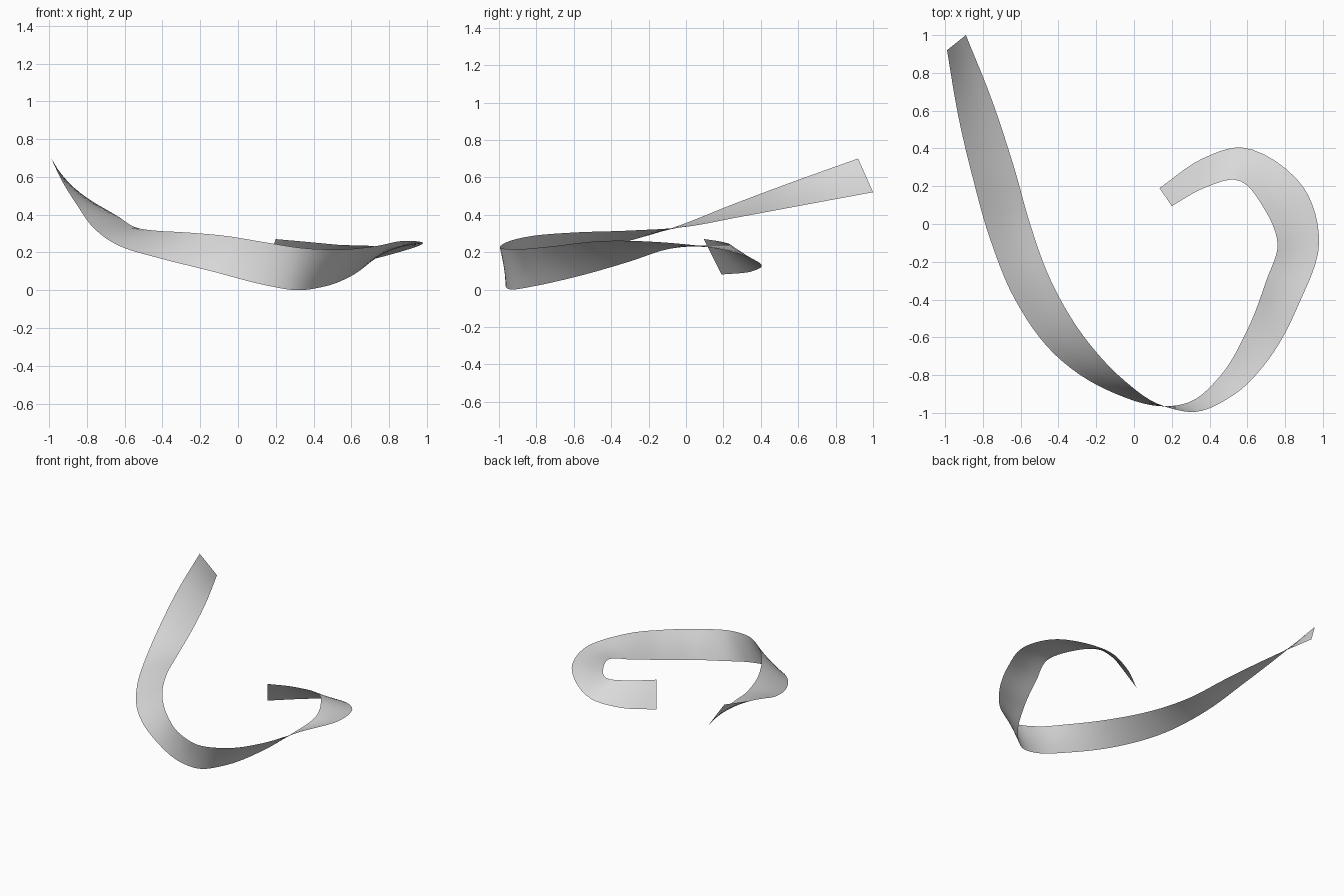
import bpy
import bmesh
from mathutils import Vector

default_cube = bpy.data.objects.get("Cube")
if default_cube:
    bpy.data.objects.remove(default_cube, do_unlink=True)

STEPS_PER_SPAN = 6
STRIPS_ACROSS = 4


def make_material(name, colour):
    material = bpy.data.materials.new(name)
    material.use_nodes = True
    material.diffuse_color = colour
    shader = material.node_tree.nodes["Principled BSDF"]
    shader.inputs["Base Color"].default_value = colour
    return material


def tangents(points, knots):
    """Slope at each knot, weighted by the neighbouring span lengths."""
    spans = [knots[i + 1] - knots[i] for i in range(len(points) - 1)]
    slopes = [(points[i + 1] - points[i]) / spans[i] for i in range(len(spans))]
    inner = [
        (slopes[i] * spans[i + 1] + slopes[i + 1] * spans[i]) / (spans[i] + spans[i + 1])
        for i in range(len(spans) - 1)
    ]
    return [slopes[0]] + inner + [slopes[-1]]


def smooth_rail(points, knots):
    """Cubic Hermite curve through the rail points."""
    slopes = tangents(points, knots)
    rail = []
    for i in range(len(points) - 1):
        span = knots[i + 1] - knots[i]
        for step in range(STEPS_PER_SPAN):
            t = step / STEPS_PER_SPAN
            ease = t * t * (3 - 2 * t)
            position = points[i].lerp(points[i + 1], ease)
            position += slopes[i] * (span * t * (1 - t) * (1 - t))
            position -= slopes[i + 1] * (span * t * t * (1 - t))
            rail.append(position)
    rail.append(points[-1].copy())
    return rail


def loft(name, rail_a, rail_b, material):
    """Straight-ruled strip between two rails, smooth shaded."""
    bm = bmesh.new()
    rows = []
    for a, b in zip(rail_a, rail_b):
        rows.append([bm.verts.new(a.lerp(b, k / STRIPS_ACROSS))
                     for k in range(STRIPS_ACROSS + 1)])
    for row, following in zip(rows, rows[1:]):
        for k in range(STRIPS_ACROSS):
            face = bm.faces.new((row[k], following[k], following[k + 1], row[k + 1]))
            face.smooth = True
    lowest = min(vert.co.z for vert in bm.verts)
    bmesh.ops.translate(bm, verts=bm.verts, vec=Vector((0, 0, -lowest)))
    mesh = bpy.data.meshes.new(name)
    bm.to_mesh(mesh)
    bm.free()
    mesh.materials.append(material)
    obj = bpy.data.objects.new(name, mesh)
    bpy.context.collection.objects.link(obj)
    return obj


# The two edges of the twisting ribbon, from the raised tail to the curled tip
first_edge = [Vector(p) for p in (
    (-.99, .92, .7), (-.93, .57, .575), (-.855, .25, .455), (-.765, -.07, .33),
    (-.63, -.4, .235), (-.42, -.69, .17), (-.14, -.88, .1), (.15, -.965, .025),
    (.3, -.94, 0), (.46, -.8, .02), (.6, -.56, .075), (.7, -.3, .15),
    (.76, -.1, .215), (.69, .08, .235), (.53, .235, .24), (.37, .19, .255),
    (.2, .095, .27))]
second_edge = [Vector(p) for p in (
    (-.89, 1, .52), (-.75, .65, .455), (-.635, .3, .39), (-.55, 0, .335),
    (-.44, -.3, .315), (-.27, -.59, .305), (-.05, -.83, .285), (.16, -.965, .25),
    (.32, -.995, .225), (.52, -.91, .215), (.71, -.72, .23), (.87, -.43, .26),
    (.98, -.1, .25), (.9, .19, .215), (.57, .405, .13), (.36, .345, .095),
    (.135, .19, .08))]

# Shared knots follow the length of the ribbon's centre line
centres = [a.lerp(b, .5) for a, b in zip(first_edge, second_edge)]
knots = [0.0]
for here, there in zip(centres, centres[1:]):
    knots.append(knots[-1] + (there - here).length)

# Ribbon
pale_grey = make_material("pale grey", (.7, .7, .7, 1))
loft("ribbon", smooth_rail(first_edge, knots), smooth_rail(second_edge, knots), pale_grey)
